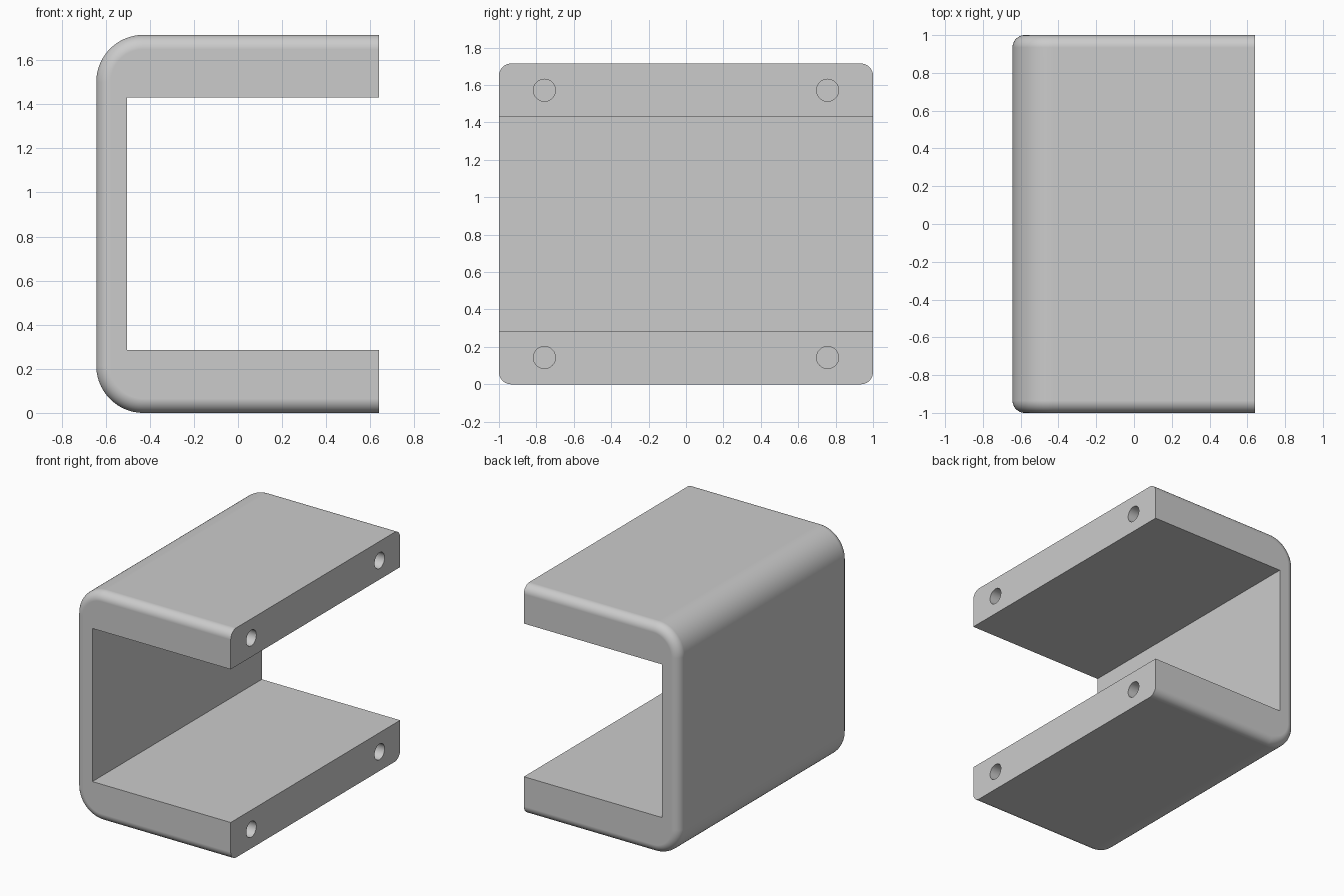
import bpy, bmesh, math

if "Cube" in bpy.data.objects:
    bpy.data.objects.remove(bpy.data.objects["Cube"])

# Overall sizes
XL, XR, H, HALF_Y = -0.643, 0.64, 1.715, 1.0
XI, ZI0, ZI1 = -0.503, 0.286, 1.43      # inner pocket
CORNER, FILLET = 0.214, 0.065
SEG, FSEG = 24, 10

grey = bpy.data.materials.new("light grey")
grey.diffuse_color = (0.6, 0.6, 0.6, 1)
grey.use_nodes = True
grey.node_tree.nodes["Principled BSDF"].inputs["Base Color"].default_value = grey.diffuse_color


def section(d):
    """C-shaped outline with its outer side pulled inwards by d."""
    pts = [(XR, d)]
    r, cx = CORNER - d, XL + CORNER
    for cz, start in ((CORNER, 270), (H - CORNER, 180)):
        for i in range(SEG + 1):
            a = math.radians(start - 90 * i / SEG)
            pts.append((cx + r * math.cos(a), cz + r * math.sin(a)))
    pts += [(XR, H - d), (XR, ZI1), (XI, ZI1), (XI, ZI0), (XR, ZI0)]
    return pts


# Bracket body: sections along y, rounded off towards both ends
stations = []
for i in range(FSEG + 1):
    a = math.pi / 2 * i / FSEG
    stations.append((-HALF_Y + FILLET * (1 - math.sin(a)),
                     FILLET * (1 - math.cos(a))))
stations = stations[::-1]
stations += [(-y, d) for y, d in reversed(stations)]

bm = bmesh.new()
rings = [[bm.verts.new((x, y, z)) for x, z in section(d)] for y, d in stations]
n = len(rings[0])
for r0, r1 in zip(rings, rings[1:]):
    for i in range(n):
        j = (i + 1) % n
        bm.faces.new((r0[i], r0[j], r1[j], r1[i]))
bm.faces.new(rings[0])
bm.faces.new(rings[-1])
bmesh.ops.recalc_face_normals(bm, faces=bm.faces)
# Merge the flat inner and end strips
bmesh.ops.dissolve_limit(bm, angle_limit=math.radians(0.1),
                         verts=bm.verts, edges=bm.edges)
me = bpy.data.meshes.new("bracket_body")
bm.to_mesh(me)
bm.free()
body = bpy.data.objects.new("bracket_body", me)
bpy.context.collection.objects.link(body)
me.materials.append(grey)

# Four screw holes drilled into the open ends
HOLE_R, HOLE_DEPTH = 0.059, 0.29
for y in (-0.757, 0.757):
    for z in (0.143, H - 0.143):
        bpy.ops.mesh.primitive_cylinder_add(
            vertices=40, radius=HOLE_R, depth=HOLE_DEPTH + 0.1,
            location=(XR - HOLE_DEPTH / 2 + 0.05, y, z),
            rotation=(0, math.pi / 2, 0))
        cutter = bpy.context.object
        cutter.name = "hole_cutter"
        cutter.data.materials.append(grey)
        mod = body.modifiers.new("screw_hole", 'BOOLEAN')
        mod.operation = 'DIFFERENCE'
        mod.solver = 'EXACT'
        mod.object = cutter
        bpy.ops.object.select_all(action='DESELECT')
        bpy.context.view_layer.objects.active = body
        body.select_set(True)
        bpy.ops.object.modifier_apply(modifier=mod.name)
        bpy.data.objects.remove(cutter, do_unlink=True)

# Smooth fillets, crisp edges, flat large faces
bpy.context.view_layer.objects.active = body
body.select_set(True)
bpy.ops.object.shade_smooth_by_angle(angle=math.radians(30))
wn = body.modifiers.new("flat_face_normals", 'WEIGHTED_NORMAL')
wn.keep_sharp = True
